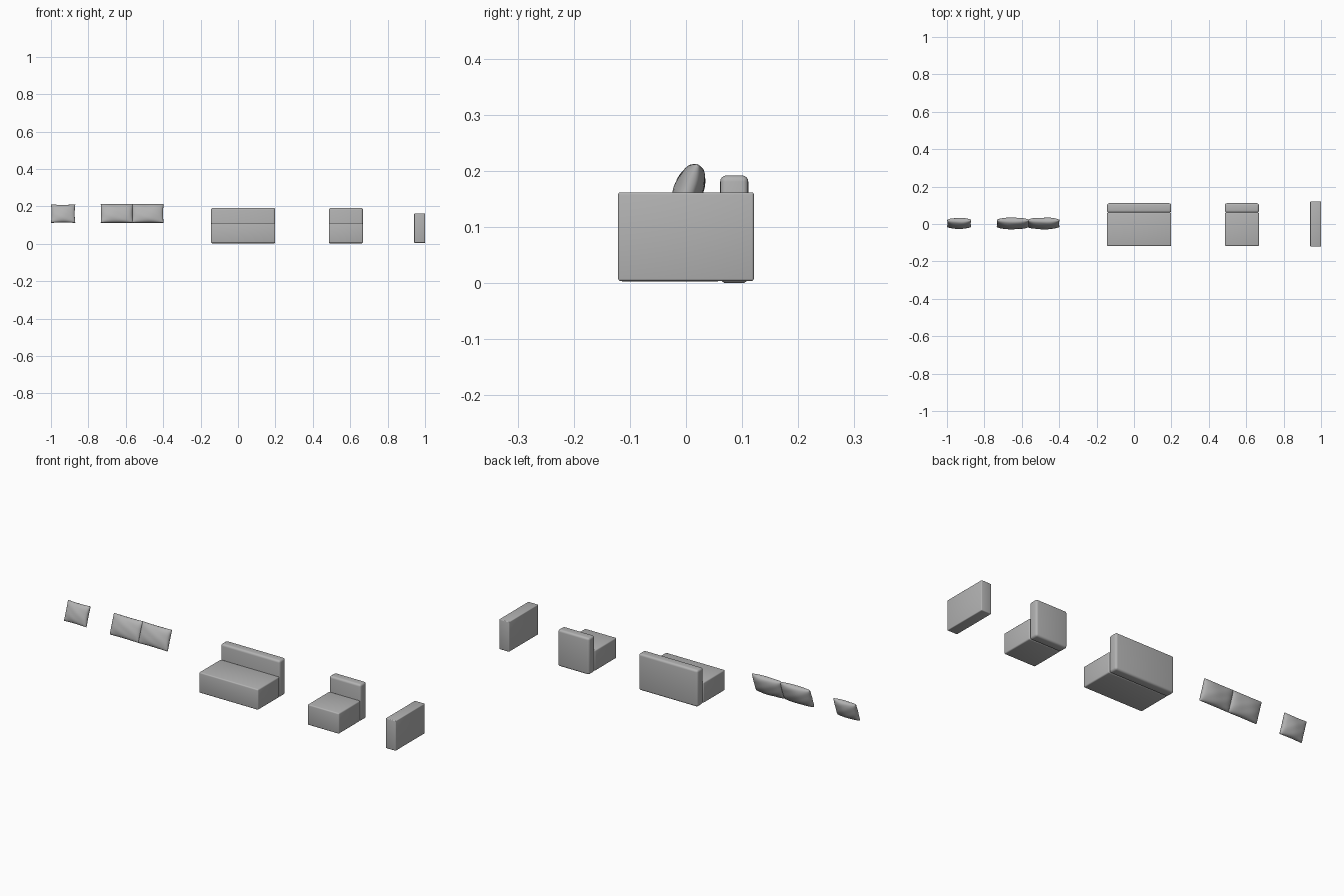
import bpy, bmesh, math
from mathutils import Matrix, Vector

if "Cube" in bpy.data.objects:
    bpy.data.objects.remove(bpy.data.objects["Cube"])

# Mid-grey upholstery
fabric = bpy.data.materials.new("grey_fabric")
fabric.diffuse_color = (0.45, 0.45, 0.45, 1)
fabric.use_nodes = True
fabric.node_tree.nodes["Principled BSDF"].inputs["Base Color"].default_value = fabric.diffuse_color


def block(name, x, y, z, bevel, segments=3):
    """Padded box between (min, max) pairs with rounded edges."""
    bm = bmesh.new()
    bmesh.ops.create_cube(bm, size=1)
    for v in bm.verts:
        v.co = Vector([(a + b) / 2 + c * (b - a) for c, (a, b) in zip(v.co, (x, y, z))])
    bmesh.ops.bevel(bm, geom=bm.edges[:], offset=bevel, segments=segments,
                    profile=0.5, affect='EDGES')
    return finish(bm, name)


def finish(bm, name):
    bmesh.ops.recalc_face_normals(bm, faces=bm.faces[:])
    me = bpy.data.meshes.new(name)
    bm.to_mesh(me)
    bm.free()
    me.materials.append(fabric)
    ob = bpy.data.objects.new(name, me)
    bpy.context.collection.objects.link(ob)
    bpy.context.view_layer.objects.active = ob
    ob.select_set(True)
    bpy.ops.object.shade_smooth_by_angle(angle=math.radians(50))
    ob.select_set(False)
    return ob


def pillow(name, x, z, thick, phase, n=18, y=0.003, tilt=20, pinch=0.07):
    """Stuffed pillow with pinched corners, leaning backwards."""
    tilt = math.radians(tilt)
    w = (x[1] - x[0]) / 2
    h = (z[1] - z[0]) / 2 / math.cos(tilt)
    bm = bmesh.new()
    for side in (-1, 1):
        made = bmesh.ops.create_grid(bm, x_segments=n, y_segments=n, size=1)
        for p in made['verts']:
            u = math.sin(p.co.x * math.pi / 2)
            v = math.sin(p.co.y * math.pi / 2)
            cu, cv = max(0, 1 - u * u), max(0, 1 - v * v)
            puff = thick / 2 * (cu * cv) ** 0.38
            # soft creases in the cloth
            puff *= 1 + 0.06 * math.sin(5 * u + 3 * v + phase) * math.cos(4 * v - phase)
            p.co = (w * u * (1 - pinch * cv), side * puff, h * v * (1 - pinch * cu))
    bmesh.ops.remove_doubles(bm, verts=bm.verts[:], dist=1e-5)
    bmesh.ops.transform(bm, verts=bm.verts[:], matrix=Matrix.Translation(
        (sum(x) / 2, y, sum(z) / 2)) @ Matrix.Rotation(-tilt, 4, 'X'))
    return finish(bm, name)


# Wide and single seat modules: seat block plus backrest
for label, xs in (("wide", (-0.144, 0.199)), ("single", (0.486, 0.668))):
    block(label + "_seat", xs, (-0.118, 0.061), (0.003, 0.111), 0.006)
    block(label + "_backrest", xs, (0.061, 0.111), (0.0, 0.192), 0.011, 4)

# Separate armrest
block("armrest", (0.942, 1.0), (-0.121, 0.121), (0.004, 0.162), 0.004)

# Loose pillows
pillow("small_pillow", (-1.0, -0.870), (0.112, 0.209), 0.048, 0.5, pinch=0.05)
pillow("left_pillow", (-0.734, -0.562), (0.112, 0.212), 0.052, 1.7, pinch=0.03)
pillow("right_pillow", (-0.568, -0.398), (0.112, 0.212), 0.052, 3.1, pinch=0.03)
